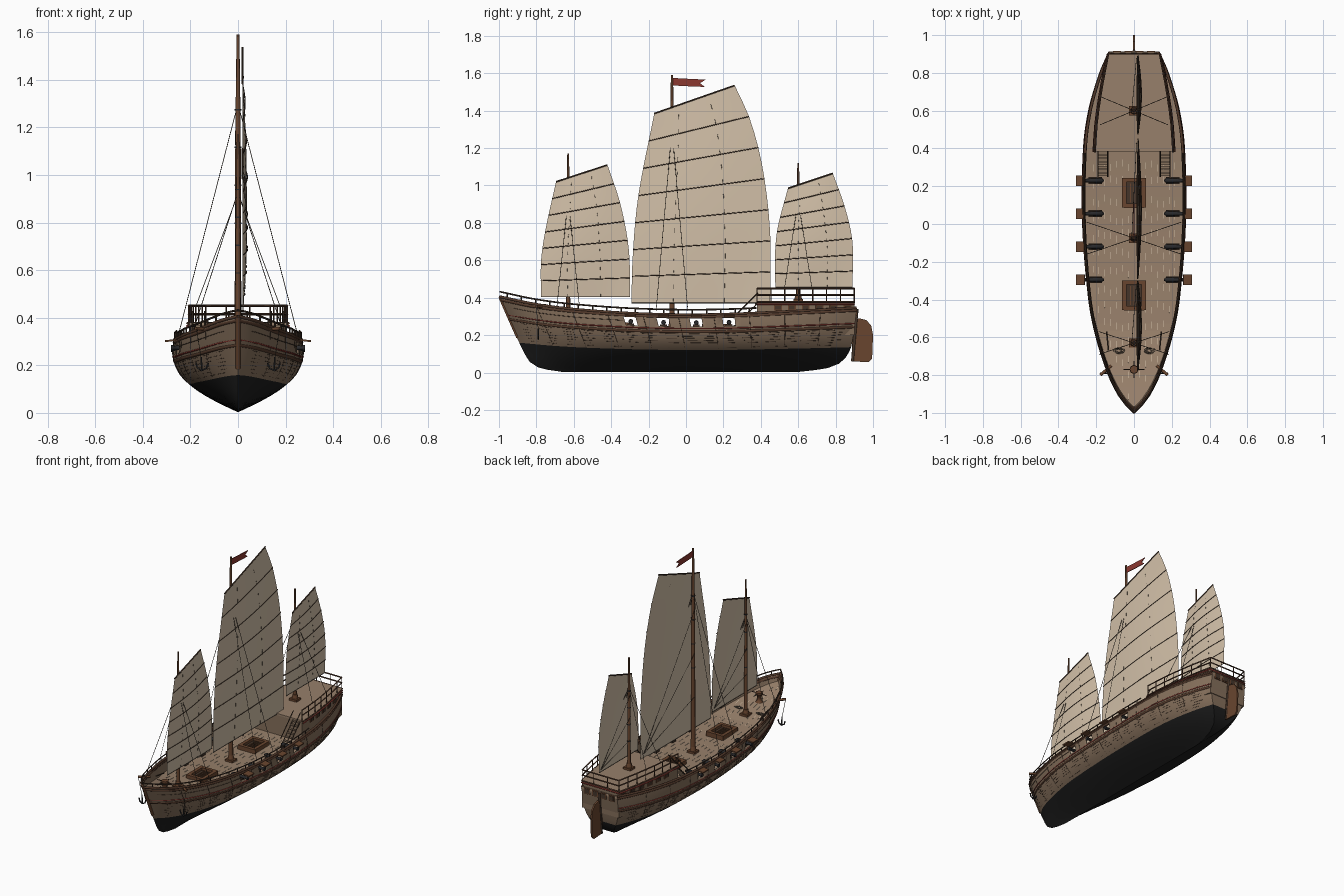
import bpy, bmesh, math, random
from mathutils import Vector, Euler

random.seed(4)
cube = bpy.data.objects.get("Cube")
if cube:
    bpy.data.objects.remove(cube)


def material(name, r, g, b):
    m = bpy.data.materials.new(name)
    m.use_nodes = True
    m.diffuse_color = (r, g, b, 1)
    m.node_tree.nodes["Principled BSDF"].inputs["Base Color"].default_value = (r, g, b, 1)
    return m


HULL = material("hull planks", .235, .16, .105)
DECK = material("deck planks", .31, .215, .145)
BLACK = material("tarred bottom", .012, .012, .012)
SAIL = material("sail cloth", .65, .53, .395)
BROWN = material("brown timber", .14, .06, .028)
RAIL = material("rail timber", .09, .043, .025)
DARK = material("dark timber", .058, .035, .023)
RED = material("red paint", .26, .04, .03)
IRON = material("iron", .022, .022, .024)
ROPE = material("rope", .06, .048, .035)


# --- helpers ---
def curve_at(t, pts):
    """Smooth interpolation through (t, value) points."""
    n = len(pts)
    i = 0
    while i < n - 2 and t > pts[i + 1][0]:
        i += 1
    slope = lambda a, b: (pts[b][1] - pts[a][1]) / (pts[b][0] - pts[a][0])
    (t0, a), (t1, b) = pts[i], pts[i + 1]
    h = t1 - t0
    m0, m1 = slope(max(i - 1, 0), i + 1) * h, slope(i, min(i + 2, n - 1)) * h
    s = min(max((t - t0) / h, 0), 1)
    return (a * (1 + 2 * s) * (1 - s) ** 2 + m0 * s * (1 - s) ** 2
            + b * s * s * (3 - 2 * s) + m1 * s * s * (s - 1))


def add(name, data, *mats):
    ob = bpy.data.objects.new(name, data)
    bpy.context.scene.collection.objects.link(ob)
    for m in mats:
        data.materials.append(m)
    return ob


def from_bmesh(name, bm, *mats):
    bmesh.ops.recalc_face_normals(bm, faces=bm.faces)
    me = bpy.data.meshes.new(name)
    bm.to_mesh(me)
    bm.free()
    return add(name, me, *mats)


def rods(name, mat, paths, r, res=0):
    """Round bars along paths; a fourth coordinate scales the radius."""
    cu = bpy.data.curves.new(name, 'CURVE')
    cu.dimensions, cu.bevel_depth, cu.bevel_resolution = '3D', r, res
    cu.use_fill_caps = True
    for path in paths:
        sp = cu.splines.new('POLY')
        sp.points.add(len(path) - 1)
        for p, co in zip(sp.points, path):
            p.co = (*co[:3], 1)
            p.radius = co[3] if len(co) > 3 else 1
    return add(name, cu, mat)


def boxes(name, mat, items):
    bm = bmesh.new()
    for loc, size, *rot in items:
        vs = bmesh.ops.create_cube(bm, size=1)["verts"]
        turn = Euler(rot[0] if rot else (0, 0, 0)).to_matrix()
        for v in vs:
            v.co = turn @ (v.co * Vector(size)) + Vector(loc)
    return from_bmesh(name, bm, mat)


def extrude(name, mat, pts, vec):
    bm = bmesh.new()
    face = bm.faces.new([bm.verts.new(p) for p in pts])
    out = bmesh.ops.extrude_face_region(bm, geom=[face], use_keep_orig=True)["geom"]
    for v in out:
        if isinstance(v, bmesh.types.BMVert):
            v.co += Vector(vec)
    return from_bmesh(name, bm, mat)


# --- hull form: u runs bow to stern, v runs keel to sheer ---
BEAM = [(0, 0), (.026, .05), (.052, .085), (.105, .135), (.21, .2), (.314, .238),
        (.52, .268), (.73, .263), (.84, .235), (.94, .18), (1, .13)]
SECTION = [(0, 0), (.16, .37), (.32, .66), (.48, .86), (.64, .96), (.8, 1), (1, .98)]
SHEER = [(0, .405), (.1, .365), (.21, .338), (.4, .314), (.6, .31), (.85, .33), (1, .345)]
BOW = [(0, -.66), (.04, -.76), (.1, -.82), (.3, -.87), (.6, -.925), (1, -.995)]
STERN = [(0, .6), (.05, .74), (.12, .81), (.2, .845), (.4, .88), (1, .91)]


def hull(u, v, side=1, out=0):
    bow, stern = curve_at(v, BOW), curve_at(v, STERN)
    return Vector((side * (out + curve_at(u, BEAM) * curve_at(v, SECTION)), bow + (stern - bow) * u,
                   .008 + v * (curve_at(u, SHEER) - .008)))


def u_of(y, v):
    bow, stern = curve_at(v, BOW), curve_at(v, STERN)
    return (y - bow) / (stern - bow)


def deck_edge(y, side=1):
    """Deck line: it climbs toward the sheer at the bow."""
    v = .74 + .16 * min(max((-.55 - y) / .42, 0), 1)
    return hull(u_of(y, v), v, side)


def deck_z(y):
    return deck_edge(y).z


# hull shell with open gun ports
PORTS = [-.295, -.12, .055, .23]
spans = [(u_of(y - .032, .86), u_of(y + .032, .86)) for y in PORTS]
us = sorted([i / 40 for i in range(41)] + [.008, .016] + [e for s in spans for e in s])
vs = [0, .03, .06, .13, .22, .3, .385, .47, .56, .65, .74, .79, .94, 1]
top, waterline, port_row = len(vs) - 1, vs.index(.385), vs.index(.79)
bm = bmesh.new()
grid = [[bm.verts.new(hull(u, vs[abs(j)], -1 if j < 0 else 1)) for j in range(-top, top + 1)] for u in us]
for i in range(len(us) - 1):
    mid = (us[i] + us[i + 1]) / 2
    for j in range(2 * top):
        row = j - top if j >= top else top - 1 - j
        if row == port_row and any(a < mid < b for a, b in spans):
            continue
        f = bm.faces.new((grid[i][j], grid[i + 1][j], grid[i + 1][j + 1], grid[i][j + 1]))
        f.material_index = int(row < waterline)
for row in range(top):
    ring = [grid[-1][k] for k in (top + row, top + row + 1, top - row - 1, top - row)]
    f = bm.faces.new(ring if row else ring[:3])
    f.material_index = int(row < waterline)
bmesh.ops.remove_doubles(bm, verts=bm.verts, dist=.0002)
shell = from_bmesh("hull", bm, HULL, BLACK)
shell.modifiers.new("thickness", 'SOLIDIFY').thickness = .01
shell.modifiers["thickness"].offset = 0
bpy.context.view_layer.objects.active = shell
shell.select_set(True)
bpy.ops.object.shade_smooth_by_angle()

# main deck with light caulking dashes
bm = bmesh.new()
edge = [[bm.verts.new(deck_edge(-.972 + 1.86 * i / 50, s)) for s in (-1, 1)] for i in range(51)]
for a, b in zip(edge, edge[1:]):
    bm.faces.new((a[0], b[0], b[1], a[1]))
from_bmesh("main_deck", bm, DECK)
dashes = []
for k in range(-7, 8):
    for n in range(14):
        y = -.93 + n * .094 + random.random() * .04
        if abs(k * .031) < deck_edge(y).x - .025:
            tilt = math.atan2(deck_z(y + .02) - deck_z(y - .02), .04)
            dashes.append(((k * .031, y, deck_z(y) + .001), (.0026, .036, .002), (tilt, 0, 0)))
boxes("deck_caulking", SAIL, dashes)


# wales, stripes, seams and rails following the hull
def along(v, u0=0, u1=1, lift=0, out=0, n=44):
    return [[hull(u0 + (u1 - u0) * i / n, v, s, out) + Vector((0, 0, lift)) for i in range(n + 1)]
            for s in (-1, 1)]


rods("wales", RAIL, along(.70) + along(.96), .009, 1)
rods("red_stripes", RED, along(.755, out=.004), .0045)
seams = []
for v in (.42, .46, .50, .54, .58, .62, .66):
    for n in range(16):
        start = .015 + n * .06 + random.random() * .025
        seams += along(v, start, start + .03, out=.005, n=3)
rods("plank_seams", DARK, seams, .0012)
rods("bulwark_seams", DARK, along(.87, 0, .34, out=.005), .0015)
rods("cap_rail", RAIL, along(1), .008, 1)
rods("top_rail", DARK, along(1, 0, .72, .027), .0045)
rods("rail_posts", DARK, [[hull(u / 50, 1, s), hull(u / 50, 1, s) + Vector((0, 0, .027))]
                          for u in range(1, 37, 2) for s in (-1, 1)], .004)
rods("hull_ribs", DARK, [[hull(u / 10, v / 20, s, .005) for v in range(8, 20)]
                         for u in range(1, 10) for s in (-1, 1)], .0016)
rods("stem_post", BROWN, [[hull(0, v / 20) for v in range(9, 21)]], .010, 1)

# guns, port lids
lids, carriages, barrels = [], [], []
for y in PORTS:
    z = deck_z(y)
    for s in (-1, 1):
        lids.append(((s * .284, y, .304), (.046, .056, .008), (0, s * .12, 0)))
        carriages.append(((s * .205, y, z + .014), (.07, .036, .022)))
        barrels.append([(s * x, y, z + .036, r) for x, r in
                        ((.158, .4), (.165, .5), (.168, 1), (.225, .85), (.27, .65), (.272, .9), (.282, .9))])
boxes("gun_port_lids", BROWN, lids)
boxes("gun_carriages", DARK, carriages)
rods("gun_barrels", IRON, barrels, .013, 2)

# hatches with gratings
coaming, grating = [], []
for y in (.165, -.378):
    z = deck_z(y) + .012
    for s in (-1, 1):
        coaming += [((s * .052, y, z), (.022, .157, .03)), ((0, y + s * .068, z), (.105, .022, .03))]
    grating += [((0, y, z - .006), (.09, .13, .008))]
    coaming += [((k * .018, y, z), (.006, .1, .008)) for k in range(-1, 2)]
boxes("hatch_coamings", BROWN, coaming)
boxes("hatch_gratings", DARK, grating)

# stern house, poop deck and railing
HOUSE = [(.38, .207), (.55, .195), (.75, .165), (.9, .135)]
ys = [.38 + .52 * i / 7 for i in range(8)]
wide = [(curve_at(y, HOUSE), y) for y in ys]
outline = wide + [(-x, y) for x, y in reversed(wide)]


def level(z, grow=1):
    return [(x * grow, y, z) for x, y in outline]


extrude("stern_house", HULL, level(.2), (0, 0, .168))
extrude("poop_deck", DECK, level(.367, 1.03), (0, 0, .012))
rods("poop_trim", RAIL, [level(.377, 1.03)], .005)
rods("poop_red_trim", RED, [level(.365, 1.04)], .005)
rods("poop_rails", RAIL, [level(.45), level(.415)], .005)
rods("poop_posts", RAIL, [[(x, y, .37), (x, y, .452)] for x, y in outline]
     + [[(x, .9, .37), (x, .9, .452)] for x in (-.05, .05)], .0035)
panes, frames = [], []
for a, b in zip(wide[1:], wide[2:]):
    for s in (-1, 1):
        loc = (s * (a[0] + b[0]) / 2, (a[1] + b[1]) / 2, .346)
        turn = (0, 0, -s * math.atan2(b[0] - a[0], b[1] - a[1]))
        frames.append((loc, (.008, .042, .03), turn))
        panes.append((loc, (.012, .03, .02), turn))
for x in (-.09, -.03, .03, .09):
    frames.append(((x, .91, .325), (.042, .01, .04)))
    panes.append(((x, .91, .325), (.03, .014, .028)))
boxes("window_frames", BROWN, frames)
boxes("window_panes", DARK, panes)

# stairs up to the poop
steps = [((s * .165, .262 + i * .019, .25 + i * .019), (.05, .015, .008)) for i in range(7) for s in (-1, 1)]
boxes("stair_treads", HULL, steps)
rods("stair_sides", DARK, [[(s * x, .25, .236 + h), (s * x, .385, .372 + h)]
                           for s in (-1, 1) for x in (.139, .191) for h in (0, .055)], .0035)

# rudder
rudder = [(.885, .06), (.975, .055), (.995, .075), (1, .2), (.99, .25), (.965, .28), (.925, .29), (.89, .27)]
extrude("rudder", BROWN, [(-.005, y, z) for y, z in rudder], (.01, 0, 0))
rods("rudder_post", DARK, [[(0, .89, .06), (0, .915, .34)]], .009, 1)

# masts, each with steps and iron bands
MASTS = [(-.63, 1.17, 1.0), (-.075, 1.59, 1.25), (.6, 1.12, 1.0)]
rods("masts", BROWN, [[(0, y, .2, w), (0, y, h * .75, w * .75), (0, y, h, w * .4)] for y, h, w in MASTS], .012, 2)
rods("mast_bands", IRON, [[(0, y, z, w), (0, y, z + .006, w)] for y, h, w in MASTS
                          for z in [h * k / 10 for k in range(5, 9)]], .011, 2)
feet = [(y, .379 if y > .38 else deck_z(y)) for y, h, w in MASTS]
boxes("mast_steps", BROWN, [((0, y, z + .006), (.055, .05, .014)) for y, z in feet])
rods("mast_collars", BROWN, [[(0, y, z, 1), (0, y, z + .04, .7)] for y, z in feet], .022, 2)

# sails: front edge and back edge as (height fraction, y), foot, and peak heights
SAILS = {
    "fore": ([(0, -.775), (.32, -.775), (.6, -.75), (1, -.695)],
             [(0, -.30), (.35, -.305), (.7, -.35), (1, -.42)], .405, 1.02, 1.11),
    "main": ([(0, -.292), (.25, -.285), (.57, -.255), (1, -.17)],
             [(0, .45), (.32, .45), (.62, .41), (.85, .34), (1, .26)], .372, 1.385, 1.535),
    "rear": ([(0, .478), (.3, .475), (.61, .49), (1, .545)],
             [(0, .89), (.4, .89), (.7, .85), (1, .785)], .455, .985, 1.065)}
for (name, (luff, leech, foot, z0, z1)), mast in zip(SAILS.items(), MASTS):
    def cloth(s, t, lift=0):
        a, b = curve_at(t, luff), curve_at(t, leech)
        belly = .018 * math.sin(math.pi * t) * math.sin(math.pi * s)
        rise = z0 + (z1 - z0) * s - foot
        return Vector((.019 + belly + lift, a + (b - a) * s, foot + t * rise - .02 * t * (1 - t) * (1 - s)))
    bm = bmesh.new()
    net = [[bm.verts.new(cloth(s / 8, t / 14)) for s in range(9)] for t in range(15)]
    for lo, hi in zip(net, net[1:]):
        for k in range(8):
            bm.faces.new((lo[k], lo[k + 1], hi[k + 1], hi[k])).smooth = True
    from_bmesh(name + "_sail", bm, SAIL)
    rods(name + "_battens", DARK, [[cloth(s / 8, t / 7, .003) for s in range(9)] for t in range(1, 7)], .0025)
    rods(name + "_head_yard", DARK, [[cloth(s / 8, 1) for s in range(9)]], .0045, 1)
    rods(name + "_foot_rope", ROPE, [[cloth(s / 8, 0) for s in range(9)]], .002)
    stitches = [[cloth(s, t / 42, .001), cloth(s, (t + 1) / 42, .001)] for s in (.3, .67) for t in range(0, 42, 3)]
    rods(name + "_stitching", ROPE, stitches, .0012)
    rods(name + "_sheets", ROPE, [[cloth(.97, .03, -.006), (-.012, mast[0], foot + k * (z1 - foot))]
                                  for k in (.2, .45, .7)], .0015)

# shrouds
SHROUDS = [(-.63, .93, .06, .185, .355), (-.075, 1.3, .085, .25, .33), (.6, .92, .075, .18, .44)]
rods("shrouds", ROPE, [[(0, y, z), (s * x, y + d * spread, low)] for y, z, spread, x, low in SHROUDS
                       for s in (-1, 1) for d in (-1, 1)], .0016)

# pennant
pennant = [(-.075, 1.575), (.02, 1.57), (.105, 1.566), (.075, 1.547), (.1, 1.527), (.02, 1.53), (-.075, 1.535)]
extrude("pennant", RED, [(-.002, y, z) for y, z in pennant], (.004, 0, 0))

# capstan, catheads, anchors, rope coils and deck poles on the foredeck
z = deck_z(-.77)
rods("capstan", BROWN, [[(0, -.77, z + h, r) for h, r in ((0, 1), (.01, .6), (.045, .55), (.05, 1), (.065, .9))]],
     .024, 2)
rods("capstan_bars", DARK, [[(-.055, -.77, z + .056), (.055, -.77, z + .056)],
                            [(0, -.815, z + .056), (0, -.725, z + .056)]], .003)
rods("catheads", BROWN, [[(s * .12, -.75, .35), (s * .178, -.8, .355)] for s in (-1, 1)], .008, 1)
rods("anchor_cables", ROPE, [[(s * .174, -.8, .35), (s * .155, -.79, .23)] for s in (-1, 1)], .0015)
rods("anchors", IRON, [p for s in (-1, 1) for p in (
    [(s * .155, -.79, .235), (s * .152, -.79, .18)],
    [(s * .125, -.79, .21), (s * .133, -.79, .188), (s * .152, -.79, .178), (s * .171, -.79, .19),
     (s * .177, -.79, .212)])], .004, 1)
rods("rope_coils", ROPE, [[(s * .08 + math.cos(a / 2) * (.008 + a * .0006), -.67 + math.sin(a / 2) * (.006 + a * .0003),
                            deck_z(-.67) + .004) for a in range(40)] for s in (-1, 1)], .0015)
rods("deck_poles", DARK, [[(s * .145, -.57, .3), (s * .135, -.67, .32)] for s in (-1, 1)], .004, 1)
